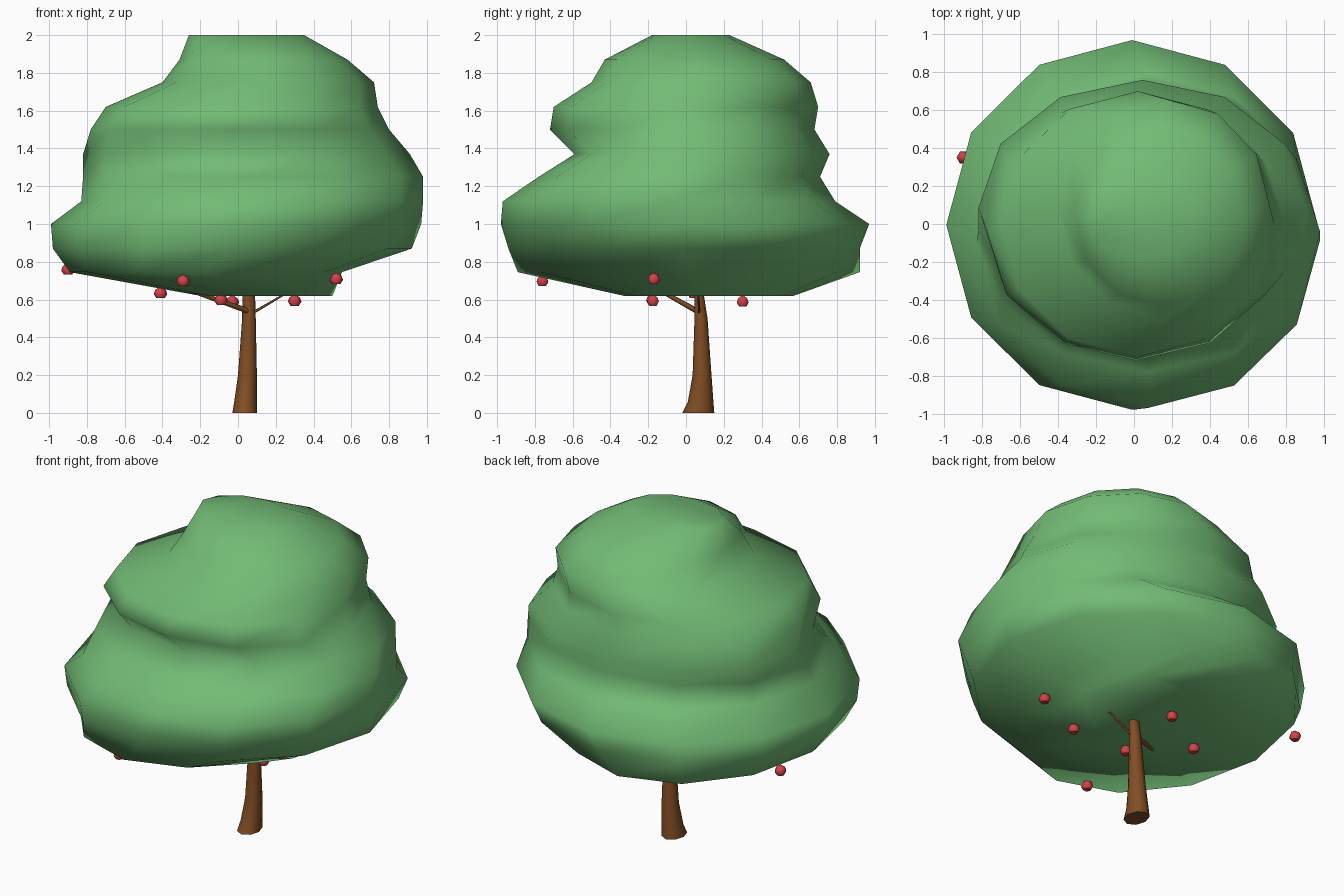
import bpy, bmesh, math
from mathutils import Vector

if "Cube" in bpy.data.objects:
    bpy.data.objects.remove(bpy.data.objects["Cube"])


def material(name, rgb):
    m = bpy.data.materials.new(name)
    m.diffuse_color = (*rgb, 1)
    m.use_nodes = True
    m.node_tree.nodes["Principled BSDF"].inputs["Base Color"].default_value = m.diffuse_color
    return m


GREEN = material("leaf green", (0.17, 0.50, 0.18))
BROWN = material("bark brown", (0.22, 0.075, 0.018))
RED = material("apple red", (0.66, 0.055, 0.065))


def finish(bm, name, mat, angle=180):
    bmesh.ops.recalc_face_normals(bm, faces=bm.faces[:])
    me = bpy.data.meshes.new(name)
    bm.to_mesh(me)
    bm.free()
    me.materials.append(mat)
    ob = bpy.data.objects.new(name, me)
    bpy.context.collection.objects.link(ob)
    bpy.ops.object.select_all(action='DESELECT')
    ob.select_set(True)
    bpy.context.view_layer.objects.active = ob
    bpy.ops.object.shade_smooth_by_angle(angle=math.radians(angle))
    return ob


def skin(bm, rings):
    """Bridge rings of verts and cap both ends."""
    n = len(rings[0])
    for a, b in zip(rings, rings[1:]):
        for i in range(n):
            j = (i + 1) % n
            bm.faces.new((a[i], a[j], b[j], b[i]))
    bm.faces.new(rings[0][::-1])
    bm.faces.new(rings[-1])


def loft(name, rows, sides, mat, angle=180):
    """Stack of elliptical rings: rows of (z, xmin, xmax, ymin, ymax)."""
    bm = bmesh.new()
    rings = []
    for z, x0, x1, y0, y1 in rows:
        ring = []
        for i in range(sides):
            t = 2 * math.pi * i / sides
            ring.append(bm.verts.new(((x0 + x1) / 2 + (x1 - x0) / 2 * math.cos(t),
                                      (y0 + y1) / 2 + (y1 - y0) / 2 * math.sin(t), z)))
        rings.append(ring)
    skin(bm, rings)
    return finish(bm, name, mat, angle)


def branch(name, start, end, r0, r1, sides=5):
    """Tapered stick between two points."""
    a, b = Vector(start), Vector(end)
    q = (b - a).to_track_quat('Z', 'Y')
    bm = bmesh.new()
    rings = [[bm.verts.new(p + q @ Vector((r * math.cos(2 * math.pi * i / sides),
                                           r * math.sin(2 * math.pi * i / sides), 0)))
              for i in range(sides)] for p, r in ((a, r0), (b, r1))]
    skin(bm, rings)
    return finish(bm, name, BROWN, 75)


# Leaf crown: lumpy stack of offset rings
loft("leaf_crown", [
    (0.62, -0.20, 0.50, -0.33, 0.57),
    (0.745, -0.89, 0.55, -0.89, 0.92),
    (0.87, -0.98, 0.92, -0.94, 0.92),
    (1.00, -0.99, 0.97, -0.98, 0.97),
    (1.12, -0.83, 0.98, -0.97, 0.79),
    (1.25, -0.82, 0.98, -0.78, 0.71),
    (1.37, -0.82, 0.91, -0.59, 0.76),
    (1.50, -0.78, 0.80, -0.72, 0.68),
    (1.62, -0.70, 0.74, -0.70, 0.70),
    (1.75, -0.40, 0.72, -0.50, 0.66),
    (1.87, -0.31, 0.58, -0.43, 0.52),
    (2.00, -0.26, 0.35, -0.18, 0.23),
], 12, GREEN)

# Trunk with flared foot
loft("trunk", [
    (0.00, -0.03, 0.10, -0.02, 0.15),
    (0.06, -0.02, 0.10, 0.01, 0.145),
    (0.20, 0.00, 0.10, 0.035, 0.135),
    (0.50, 0.022, 0.094, 0.045, 0.114),
    (0.64, 0.024, 0.09, 0.045, 0.092),
    (0.75, 0.03, 0.085, 0.045, 0.09),
], 8, BROWN, 60)

# Branches reaching into the crown
branch("left_branch", (0.05, 0.06, 0.54), (-0.26, -0.14, 0.65), 0.016, 0.011)
branch("right_branch", (0.07, 0.07, 0.525), (0.25, 0.065, 0.63), 0.008, 0.005)

# Apples hanging under the crown
for i, (x, y, z) in enumerate([(0.52, -0.17, 0.71), (0.30, -0.175, 0.595),
                               (-0.03, 0.30, 0.59), (-0.09, -0.18, 0.60),
                               (-0.41, 0.04, 0.635), (-0.90, 0.35, 0.76),
                               (-0.29, -0.76, 0.70)]):
    k = lambda h, r: (z + h, x - r, x + r, y - r, y + r)
    loft(f"apple_{i + 1}", [k(-0.028, 0.022), k(-0.006, 0.036),
                            k(0.016, 0.028), k(0.03, 0.008)], 6, RED, 60)
